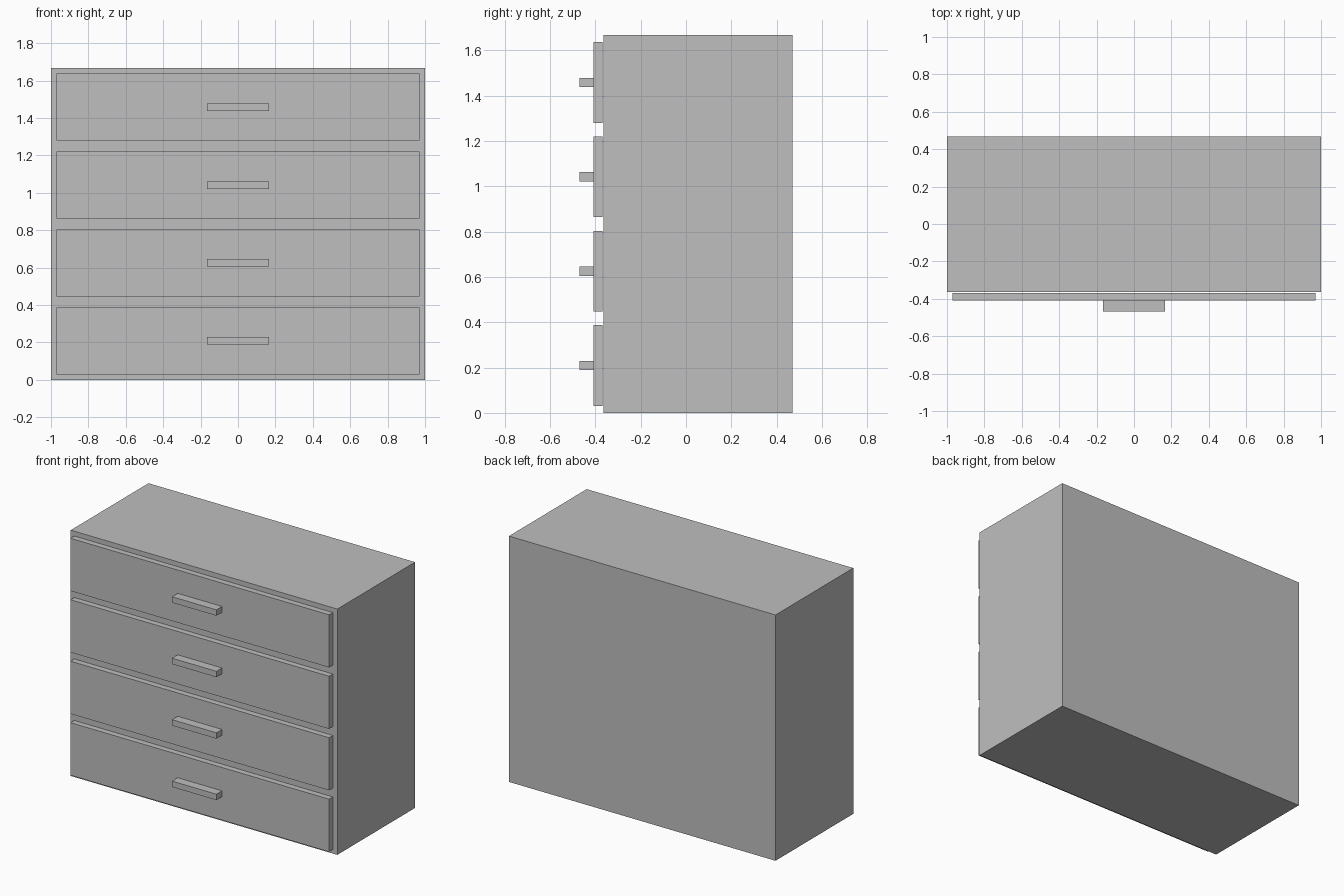
import bpy

cube = bpy.data.objects.get("Cube")
if cube:
    bpy.data.objects.remove(cube, do_unlink=True)

# One plain grey for the whole chest
grey = bpy.data.materials.new("plain_grey")
grey.use_nodes = True
colour = (0.52, 0.52, 0.52, 1)
grey.diffuse_color = colour
grey.node_tree.nodes["Principled BSDF"].inputs["Base Color"].default_value = colour


def box(name, size, centre):
    bpy.ops.mesh.primitive_cube_add(size=1, location=centre)
    ob = bpy.context.object
    ob.name = name
    ob.scale = size
    bpy.ops.object.transform_apply(location=False, rotation=False, scale=True)
    ob.data.materials.append(grey)
    return ob


WIDTH, DEPTH, HEIGHT = 2.0, 0.833, 1.667
BACK = 0.469
FRONT = BACK - DEPTH
GAP, PANEL, GRIP = 0.005, 0.04, 0.06
DRAWERS = 4
PITCH = HEIGHT / DRAWERS

# Cabinet body
box("cabinet_body", (WIDTH, DEPTH, HEIGHT), (0, BACK - DEPTH / 2, HEIGHT / 2))

# Drawer fronts, each with a bar handle
for i in range(DRAWERS):
    z = PITCH * (i + 0.5)
    panel_y = FRONT - GAP - PANEL / 2
    handle_y = FRONT - GAP - PANEL - GRIP / 2
    box(f"drawer_front_{i + 1}", (1.94, PANEL, 0.357), (0, panel_y, z))
    box(f"drawer_handle_{i + 1}", (0.333, GRIP, 0.04), (0, handle_y, z))
